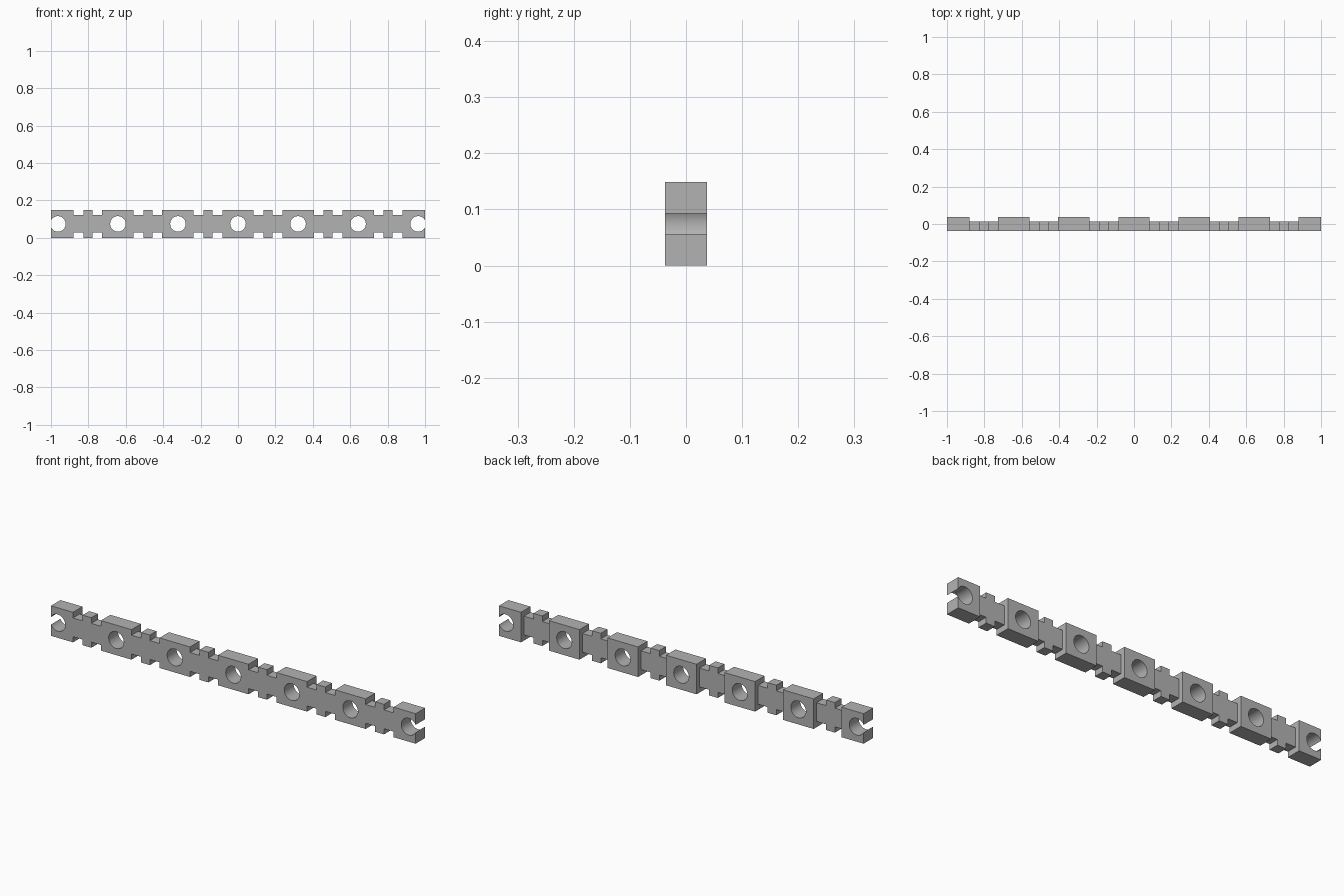
import bpy, bmesh
from mathutils import Matrix

cube = bpy.data.objects.get("Cube")
if cube:
    bpy.data.objects.remove(cube, do_unlink=True)

HEIGHT, HALF_DEPTH, NOTCH = 0.149, 0.037, 0.028
PITCH, BLOCK, TOOTH = 0.321, 0.084, 0.024   # spacing and half widths
BORE, THIN_Y = 0.0415, 0.014                # hole radius, back of thin webs
holes = [PITCH * i for i in range(-3, 4)]
webs = [PITCH * (i + 0.5) for i in range(-3, 3)]

grey = bpy.data.materials.new("Plain grey")
grey.use_nodes = True
colour = (0.45, 0.45, 0.45, 1)
grey.diffuse_color = colour
grey.node_tree.nodes["Principled BSDF"].inputs["Base Color"].default_value = colour


def make_object(name, bm):
    bmesh.ops.recalc_face_normals(bm, faces=bm.faces)
    mesh = bpy.data.meshes.new(name)
    bm.to_mesh(mesh)
    bm.free()
    mesh.materials.append(grey)
    obj = bpy.data.objects.new(name, mesh)
    bpy.context.collection.objects.link(obj)
    return obj


# Notched bar: outline with paired notches, extruded through the depth
top = [(-1, HEIGHT)]
for c in webs:
    gap = PITCH / 2 - BLOCK
    for a, b in ((-gap, -TOOTH), (TOOTH, gap)):
        low = HEIGHT - NOTCH
        top += [(c + a, HEIGHT), (c + a, low), (c + b, low), (c + b, HEIGHT)]
top.append((1, HEIGHT))
outline = top + [(x, HEIGHT - z) for x, z in reversed(top)]

bm = bmesh.new()
face = bm.faces.new([bm.verts.new((x, -HALF_DEPTH, z)) for x, z in outline])
side = bmesh.ops.extrude_face_region(bm, geom=[face])
moved = [v for v in side["geom"] if isinstance(v, bmesh.types.BMVert)]
bmesh.ops.translate(bm, verts=moved, vec=(0, 2 * HALF_DEPTH, 0))
bar = make_object("notched_bar", bm)

# Cutters: round bores through the blocks, and recesses behind the webs
bm = bmesh.new()
for x in holes:
    place = Matrix.Translation((x, 0, HEIGHT / 2)) @ Matrix.Rotation(1.5708, 4, "X")
    bmesh.ops.create_cone(bm, cap_ends=True, segments=48, radius1=BORE,
                          radius2=BORE, depth=0.2, matrix=place)
for x in webs:
    size = Matrix.Diagonal((PITCH - 2 * BLOCK, 0.1, 0.3, 1))
    place = Matrix.Translation((x, THIN_Y + 0.05, HEIGHT / 2))
    bmesh.ops.create_cube(bm, size=1, matrix=place @ size)
cutter = make_object("bore_and_recess_cutter", bm)
cutter.hide_render = True

# Cut the bar and keep its edges crisp with smooth bores
cut = bar.modifiers.new("Bores and recesses", "BOOLEAN")
cut.operation, cut.solver, cut.object = "DIFFERENCE", "EXACT", cutter
bpy.ops.object.select_all(action="DESELECT")
bar.select_set(True)
bpy.context.view_layer.objects.active = bar
bpy.ops.object.modifier_apply(modifier=cut.name)
bpy.data.objects.remove(cutter, do_unlink=True)
bpy.ops.object.shade_smooth_by_angle(angle=0.52)
